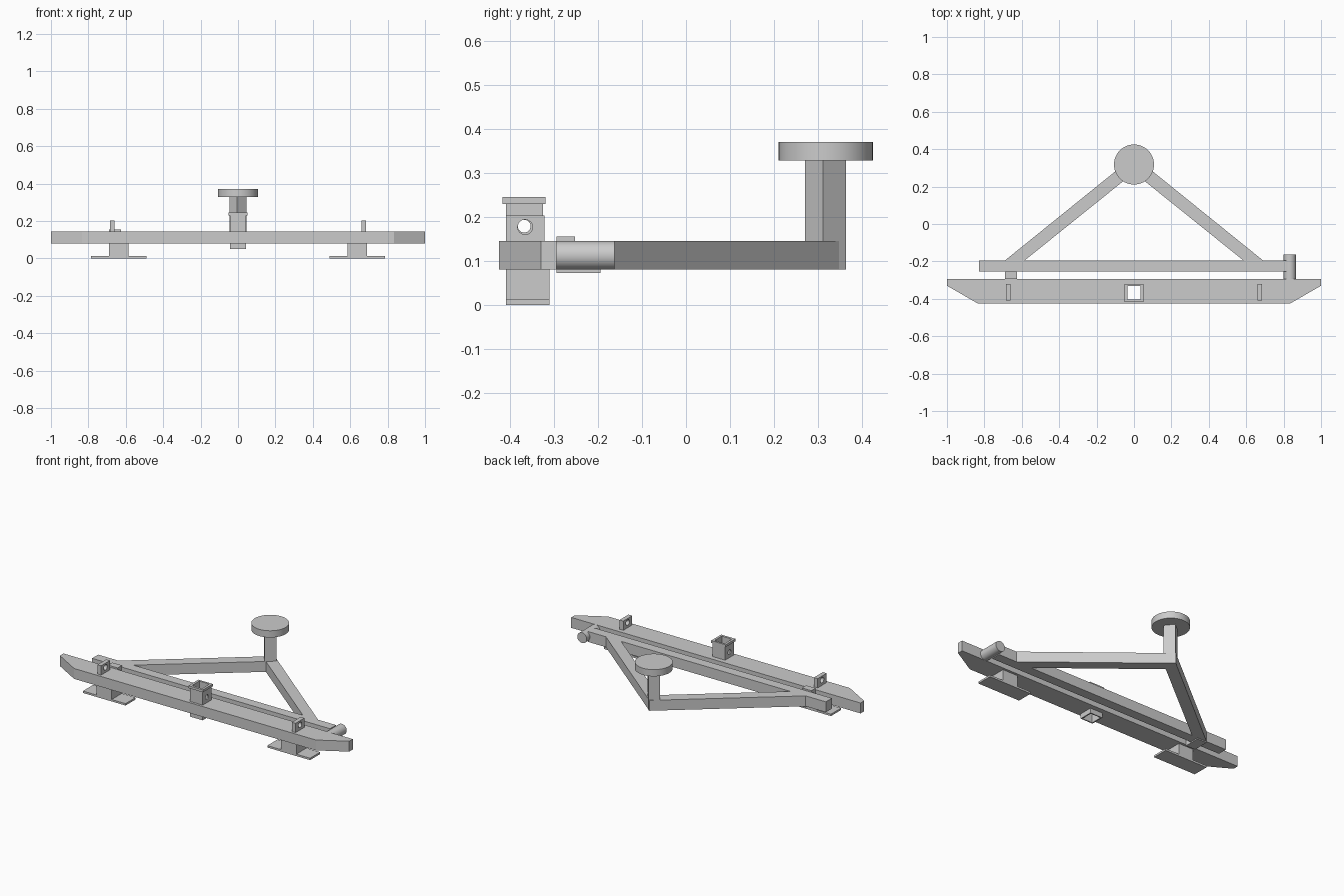
import bpy, bmesh, math

if "Cube" in bpy.data.objects:
    bpy.data.objects.remove(bpy.data.objects["Cube"])

steel = bpy.data.materials.new("grey_steel")
steel.diffuse_color = (0.6, 0.6, 0.6, 1)
steel.use_nodes = True
steel.node_tree.nodes["Principled BSDF"].inputs["Base Color"].default_value = steel.diffuse_color


def finish(name, bm, smooth=False):
    bmesh.ops.recalc_face_normals(bm, faces=bm.faces)
    me = bpy.data.meshes.new(name)
    bm.to_mesh(me)
    bm.free()
    me.materials.append(steel)
    ob = bpy.data.objects.new(name, me)
    bpy.context.collection.objects.link(ob)
    if smooth:
        bpy.ops.object.select_all(action='DESELECT')
        ob.select_set(True)
        bpy.context.view_layer.objects.active = ob
        bpy.ops.object.shade_smooth_by_angle(angle=math.radians(30))
    return ob


def prism(name, outline, z0, z1):
    bm = bmesh.new()
    face = bm.faces.new([bm.verts.new((x, y, z0)) for x, y in outline])
    up = bmesh.ops.extrude_face_region(bm, geom=[face])["geom"]
    bmesh.ops.translate(bm, vec=(0, 0, z1 - z0),
                        verts=[v for v in up if isinstance(v, bmesh.types.BMVert)])
    return finish(name, bm)


def box(name, x0, x1, y0, y1, z0, z1):
    return prism(name, [(x0, y0), (x1, y0), (x1, y1), (x0, y1)], z0, z1)


def cylinder(name, loc, r, depth, rot=(0, 0, 0), segs=48):
    bm = bmesh.new()
    bmesh.ops.create_cone(bm, cap_ends=True, segments=segs, radius1=r, radius2=r, depth=depth)
    ob = finish(name, bm, True)
    ob.location, ob.rotation_euler = loc, rot
    return ob


def cut(ob, cutter):
    m = ob.modifiers.new("cut", 'BOOLEAN')
    m.operation, m.solver, m.object = 'DIFFERENCE', 'EXACT', cutter
    cutter.hide_render = True
    cutter.hide_set(True)


Z0, Z1 = 0.08, 0.145

# Cutters: vertical square bore and cross pin holes
bore = box("bore_cutter", -0.035, 0.035, -0.403, -0.332, -0.1, 0.4)
sideways = (0, math.pi / 2, 0)
tab_pin = cylinder("tab_pin_cutter", (0, -0.366, 0.177), 0.017, 3, sideways, 24)
tube_pin = cylinder("tube_pin_cutter", (0, -0.368, 0.179), 0.0145, 0.4, sideways, 24)

# Bumper beam with tapered ends
half = [(0.835, -0.425), (1, -0.33), (1, -0.295)]
bumper = prism("bumper_beam", half + [(-x, y) for x, y in reversed(half)], Z0, Z1)
cut(bumper, bore)

# Receiver tube and its collar
tube = box("receiver_tube", -0.043, 0.043, -0.41, -0.325, 0.05, 0.235)
cut(tube, bore)
cut(tube, tube_pin)
collar = box("receiver_collar", -0.05, 0.05, -0.418, -0.32, 0.23, 0.245)
cut(collar, bore)

# Shackle tabs and feet on both sides
for side, s in (("left", -1), ("right", 1)):
    tab = box(side + "_tab", s * 0.672 - 0.013, s * 0.672 + 0.013, -0.41, -0.322, Z1, 0.203)
    cut(tab, tab_pin)
    xs = sorted((s * 0.586, s * 0.69))
    box(side + "_foot_post", *xs, -0.41, -0.31, 0.012, Z0)
    xs = sorted((s * 0.49, s * 0.785))
    box(side + "_foot_plate", *xs, -0.41, -0.31, 0, 0.012)

# Swing bar, hinge and latch
box("swing_bar", -0.83, 0.815, -0.255, -0.195, Z0, Z1)
cylinder("hinge_barrel", (0.833, -0.229, 0.1125), 0.0325, 0.132, (math.pi / 2, 0, 0))
box("latch_block", -0.69, -0.625, -0.295, -0.253, 0.073, 0.155)
box("latch_plate", -0.69, -0.625, -0.295, -0.195, 0.073, Z0)

# V frame of two arms meeting at the rear
prism("v_frame", [(-0.69, -0.195), (-0.585, -0.195), (0, 0.275),
                  (0.585, -0.195), (0.69, -0.195), (0, 0.362)], Z0, Z1)

# Wheel post, squared to one arm, with round mount
r, turn = 0.0467, math.radians(38.8 + 45)
prism("wheel_post", [(r * math.cos(turn + i * math.pi / 2),
                      0.317 + r * math.sin(turn + i * math.pi / 2)) for i in range(4)], Z0, 0.33)
cylinder("wheel_mount", (0, 0.318, 0.349), 0.107, 0.042, segs=64)
